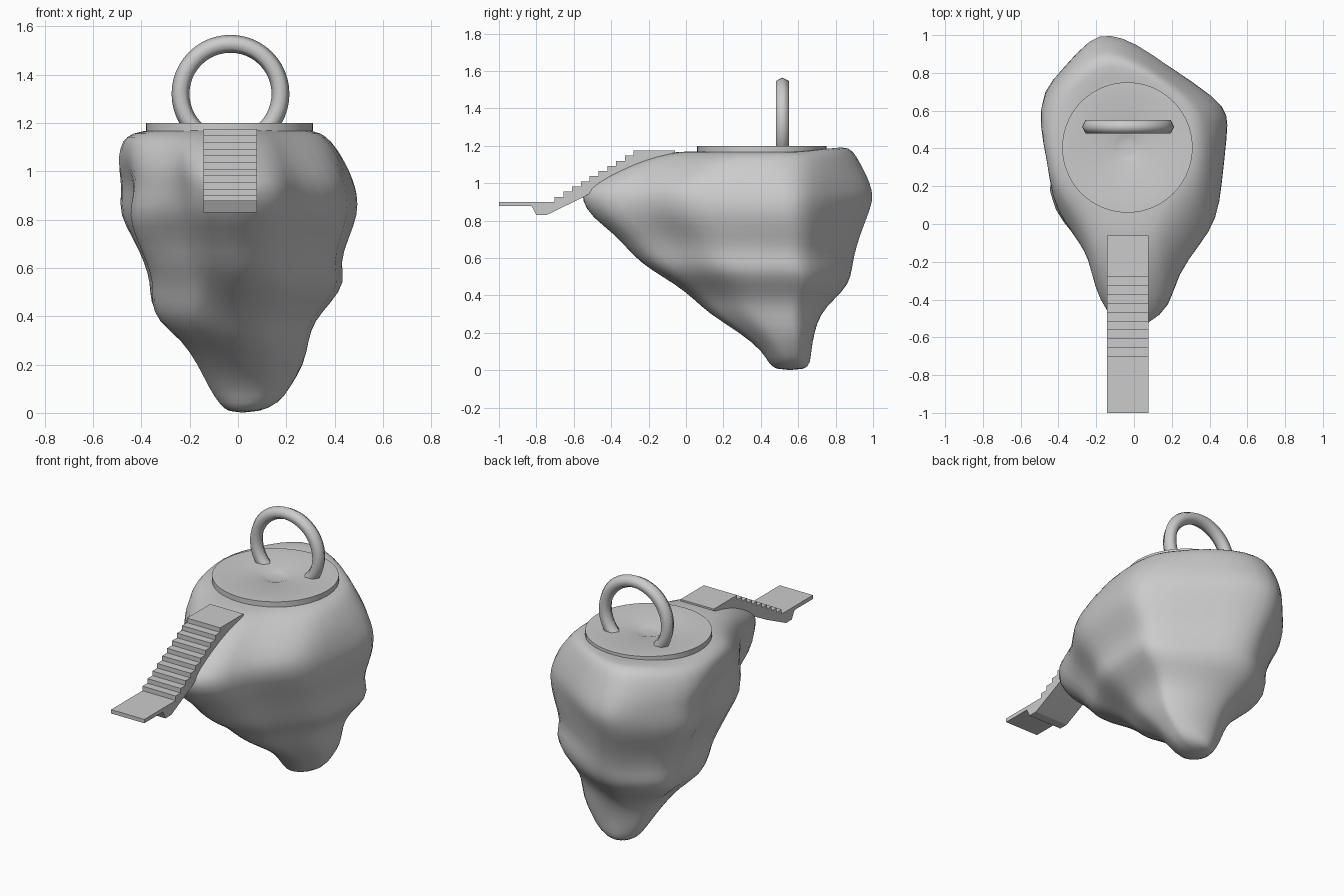
import bpy, bmesh, math
from mathutils import Vector, noise

if "Cube" in bpy.data.objects:
    bpy.data.objects.remove(bpy.data.objects["Cube"])


def finish(name, bm, angle=None):
    bmesh.ops.recalc_face_normals(bm, faces=bm.faces)
    me = bpy.data.meshes.new(name)
    bm.to_mesh(me)
    bm.free()
    ob = bpy.data.objects.new(name, me)
    bpy.context.collection.objects.link(ob)
    for p in me.polygons:
        p.use_smooth = True
    if angle:
        me.set_sharp_from_angle(angle=math.radians(angle))
    return ob


def bridge(bm, a, b):
    n = len(a)
    for i in range(n):
        j = (i + 1) % n
        bm.faces.new((a[i], a[j], b[j], b[i]))


def normalised(points):
    xs, ys = zip(*points)
    cx, cy = (max(xs) + min(xs)) / 2, (max(ys) + min(ys)) / 2
    sx, sy = (max(xs) - min(xs)) / 2, (max(ys) - min(ys)) / 2
    return [Vector(((x - cx) / sx, (y - cy) / sy)) for x, y in points]


# Floating rock: widest outline and rim outline, fitted to the extents of each level
outline = normalised([
    (-.13, 1.0), (0, .96), (.2, .82), (.44, .67), (.5, .58), (.49, .48), (.46, .2),
    (.44, .03), (.35, -.1), (.23, -.26), (.19, -.43), (.08, -.52), (-.04, -.57),
    (-.15, -.46), (-.21, -.32), (-.23, -.18), (-.29, -.1), (-.4, -.02), (-.5, .15),
    (-.42, .36), (-.5, .57), (-.49, .7), (-.38, .82), (-.23, .98)])
rim = normalised([
    (-.11, .86), (0, .83), (.12, .76), (.24, .66), (.29, .6), (.32, .5), (.31, .3),
    (.26, .22), (.19, .13), (.14, .05), (.11, -.02), (.04, -.05), (-.03, -.06),
    (-.11, -.05), (-.16, .0), (-.2, .05), (-.25, .1), (-.3, .15), (-.36, .25),
    (-.38, .38), (-.39, .52), (-.36, .64), (-.29, .74), (-.2, .83)])
levels = [  # z, x min, x max, y min, y max
    (0.00, -.04, .08, .48, .64), (0.04, -.08, .17, .44, .665), (0.10, -.12, .21, .41, .67),
    (0.20, -.17, .26, .29, .685), (0.30, -.23, .275, .12, .72), (0.38, -.33, .31, .04, .80),
    (0.46, -.36, .39, -.06, .87), (0.54, -.36, .445, -.2, .885), (0.62, -.39, .42, -.30, .90),
    (0.72, -.44, .46, -.38, .935), (0.82, -.495, .50, -.53, .97), (0.91, -.485, .495, -.58, 1.0),
    (0.97, -.49, .475, -.57, .995), (1.03, -.505, .455, -.47, .975), (1.10, -.495, .41, -.32, .94),
    (1.145, -.47, .37, -.18, .90), (1.17, -.40, .32, -.05, .85)]
bumps = [  # centre, radius, outward push
    ((-.27, .18, .4), .13, .06), ((.24, .62, .27), .13, .045), ((.42, .66, .52), .1, .02),
    ((-.34, .76, .5), .15, .05), ((-.42, .03, 1.04), .18, -.08)]
bm = bmesh.new()
rings = []
for z, x0, x1, y0, y1 in levels:
    w = max(0, 1 - z / 0.75)
    t = max(0, (z - .95) / .22)
    ring = []
    for o, top in zip(outline, rim):
        p = o.lerp(top, t)
        p = p.lerp(p.normalized(), w) * 1.01
        x = (x0 + x1) / 2 + p.x * (x1 - x0) / 2
        y = (y0 + y1) / 2 + p.y * (y1 - y0) / 2
        lift = 0.03 * min(1, max(0, (y - .62) / .2)) if z > 1.13 else 0
        v = Vector((x, y, z + lift))
        out = Vector((p.x, p.y, 0))
        d = noise.noise(v * 4) * 0.015 if 0.2 < z < 1.0 else 0
        for c, r, push in bumps:
            d += push * math.exp(-((v - Vector(c)).length / r) ** 2)
        ring.append(bm.verts.new(v + out * d))
    rings.append(ring)
for a, b in zip(rings, rings[1:]):
    bridge(bm, a, b)
bm.faces.new(rings[0])
# flat cap under the platform
inner = [bm.verts.new((-.035 + (v.co.x + .035) * .75, .405 + (v.co.y - .405) * .75, 1.17))
         for v in rings[-1]]
bridge(bm, rings[-1], inner)
bm.faces.new(inner)
rock = finish("rock", bm)
sub = rock.modifiers.new("smooth", 'SUBSURF')
sub.levels = sub.render_levels = 1

# Round platform with a shallow central dimple
bm = bmesh.new()
profile = [(.03, 1.185), (.06, 1.188), (.085, 1.197), (.25, 1.197), (.27, 1.2),
           (.345, 1.2), (.345, 1.168), (.32, 1.155)]
N = 64
rings = [[bm.verts.new((-.035 + r * math.cos(i * math.tau / N),
                        .405 + r * math.sin(i * math.tau / N), z)) for i in range(N)]
         for r, z in profile]
for a, b in zip(rings, rings[1:]):
    bridge(bm, a, b)
bm.faces.new(rings[0])
bm.faces.new(rings[-1])
finish("round_platform", bm, 40)

# Upright ring with a six-sided section, lower part sunk into the platform
bm = bmesh.new()
M, T = 48, 6
rings = []
for i in range(M):
    a = i * math.tau / M
    ring = []
    for j in range(T):
        b = j * math.tau / T
        r = .207 + .037 * math.cos(b)
        ring.append(bm.verts.new((-.031 + r * math.cos(a), .515 + .04 * math.sin(b),
                                  1.321 + r * math.sin(a))))
    rings.append(ring)
for i in range(M):
    bridge(bm, rings[i], rings[(i + 1) % M])
finish("ring", bm, 75)

# Staircase: side profile extruded across x
steps = 10
dy, dz = .47 / steps, .275 / steps
side = [(-.06, 1.175)]
for i in range(steps):
    y, z = -.28 - i * dy, 1.175 - i * dz
    side += [(y, z), (y, z - dz)]
side += [(-1, .9), (-1, .877), (-.825, .877), (-.80, .83), (-.745, .83),
         (-.56, .92), (-.27, 1.08), (-.06, 1.165)]
bm = bmesh.new()
left = [bm.verts.new((-.143, y, z)) for y, z in side]
right = [bm.verts.new((.078, y, z)) for y, z in side]
bridge(bm, left, right)
bm.faces.new(left)
bm.faces.new(right)
finish("stairs", bm, 20)
